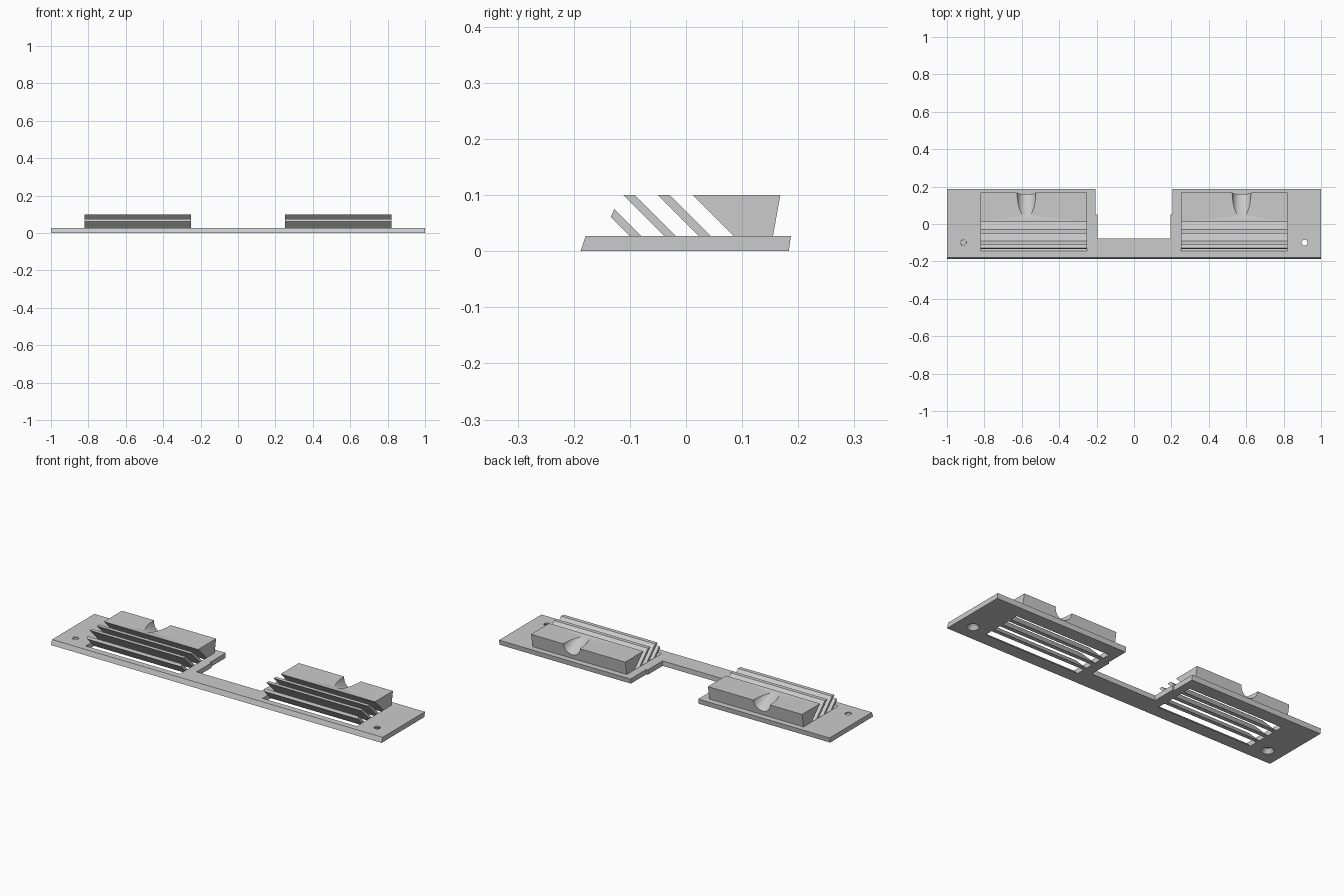
import bpy, bmesh, math
from mathutils import Matrix, Vector

cube = bpy.data.objects.get("Cube")
if cube:
    bpy.data.objects.remove(cube, do_unlink=True)

grey = bpy.data.materials.new("plain grey")
grey.use_nodes = True
colour = (0.6, 0.6, 0.6, 1)
grey.diffuse_color = colour
grey.node_tree.nodes["Principled BSDF"].inputs["Base Color"].default_value = colour

PLATE = 0.027            # plate thickness
TOP = 0.10               # top of the louvres
X_IN, X_OUT = 0.25, 0.82 # width of each vent


def finish(name, bm):
    bmesh.ops.recalc_face_normals(bm, faces=bm.faces)
    mesh = bpy.data.meshes.new(name)
    bm.to_mesh(mesh)
    bm.free()
    mesh.materials.append(grey)
    obj = bpy.data.objects.new(name, mesh)
    bpy.context.collection.objects.link(obj)
    return obj


def extrude(name, points, offset):
    """Solid from a closed outline pushed along an offset."""
    bm = bmesh.new()
    face = bm.faces.new([bm.verts.new(p) for p in points])
    top = bmesh.ops.extrude_face_region(bm, geom=[face])["geom"]
    bmesh.ops.translate(bm, vec=offset, verts=[v for v in top if isinstance(v, bmesh.types.BMVert)])
    return finish(name, bm)


def prism(name, profile, side, x0=X_IN, x1=X_OUT):
    """Solid from a (y, z) profile across one vent."""
    return extrude(name, [(side * x0, y, z) for y, z in profile], (side * (x1 - x0), 0, 0))


def cone(name, r1, r2, depth, matrix):
    bm = bmesh.new()
    bmesh.ops.create_cone(bm, cap_ends=True, segments=40, radius1=r1, radius2=r2,
                          depth=depth, matrix=matrix)
    return finish(name, bm)


def activate(obj):
    bpy.ops.object.select_all(action='DESELECT')
    obj.select_set(True)
    bpy.context.view_layer.objects.active = obj


def cut(obj, cutter):
    cutter.hide_render = True
    mod = obj.modifiers.new("cut", 'BOOLEAN')
    mod.operation = 'DIFFERENCE'
    mod.solver = 'EXACT'
    mod.object = cutter
    activate(obj)
    bpy.ops.object.modifier_apply(modifier=mod.name)
    bpy.data.objects.remove(cutter, do_unlink=True)


def slant(y, z):
    """Point on a 45 degree line crossing the plate top at y."""
    return (y + PLATE - z, z)


# Base plate: two wings joined by a narrow front bar
half = [(1, -0.188), (1, 0.183), (0.205, 0.183), (0.205, 0.05), (0.196, 0.05), (0.196, -0.078)]
outline = half + [(-x, y) for x, y in reversed(half)]
plate = extrude("base_plate", [(x, y, 0) for x, y in outline], (0, 0, PLATE))
for v in plate.data.vertices:        # sloped front and back edges
    if v.co.z > 0.01:
        if v.co.y < -0.15:
            v.co.y += 0.009
        elif v.co.y > 0.15:
            v.co.y += 0.004

for side, label in ((1, "left"), (-1, "right")):
    # Slanted vent opening and countersunk screw hole
    opening = [slant(-0.145, -0.02), slant(0.085, -0.02), slant(0.085, 0.05), slant(-0.145, 0.05)]
    cut(plate, prism("opening_cutter", opening, side))
    spot = Matrix.Translation((side * 0.912, -0.1, PLATE / 2))
    cut(plate, cone("hole_cutter", 0.016, 0.016, 0.1, spot))
    cut(plate, cone("sink_cutter", 0.033, 0.015, 0.024,
                    Matrix.Translation((side * 0.912, -0.1, 0.010))))

    # Louvre slats
    front = [slant(-0.10, 0), slant(-0.08, 0), (-0.128, 0.075), (-0.134, 0.061)]
    prism(label + "_front_slat", front, side)
    for name, y in (("middle", -0.039), ("rear", 0.023)):
        profile = [slant(y, 0), slant(y + 0.021, 0), slant(y + 0.021, TOP), slant(y, TOP)]
        prism(label + "_" + name + "_slat", profile, side)

    # Rear block with a tilted rounded groove
    block = prism(label + "_rear_block",
                  [(0.085, PLATE), (0.155, PLATE), (0.168, TOP), slant(0.085, TOP)], side)
    axis = Vector((0, -1, 0.41))
    groove = (Matrix.Translation((side * 0.575, 0.168, TOP))
              @ axis.to_track_quat('Z', 'Y').to_matrix().to_4x4())
    cut(block, cone("groove_cutter", 0.05, 0.05, 0.5, groove))
    activate(block)
    bpy.ops.object.shade_smooth_by_angle(angle=math.radians(30))

activate(plate)
bpy.ops.object.shade_smooth_by_angle(angle=math.radians(30))
